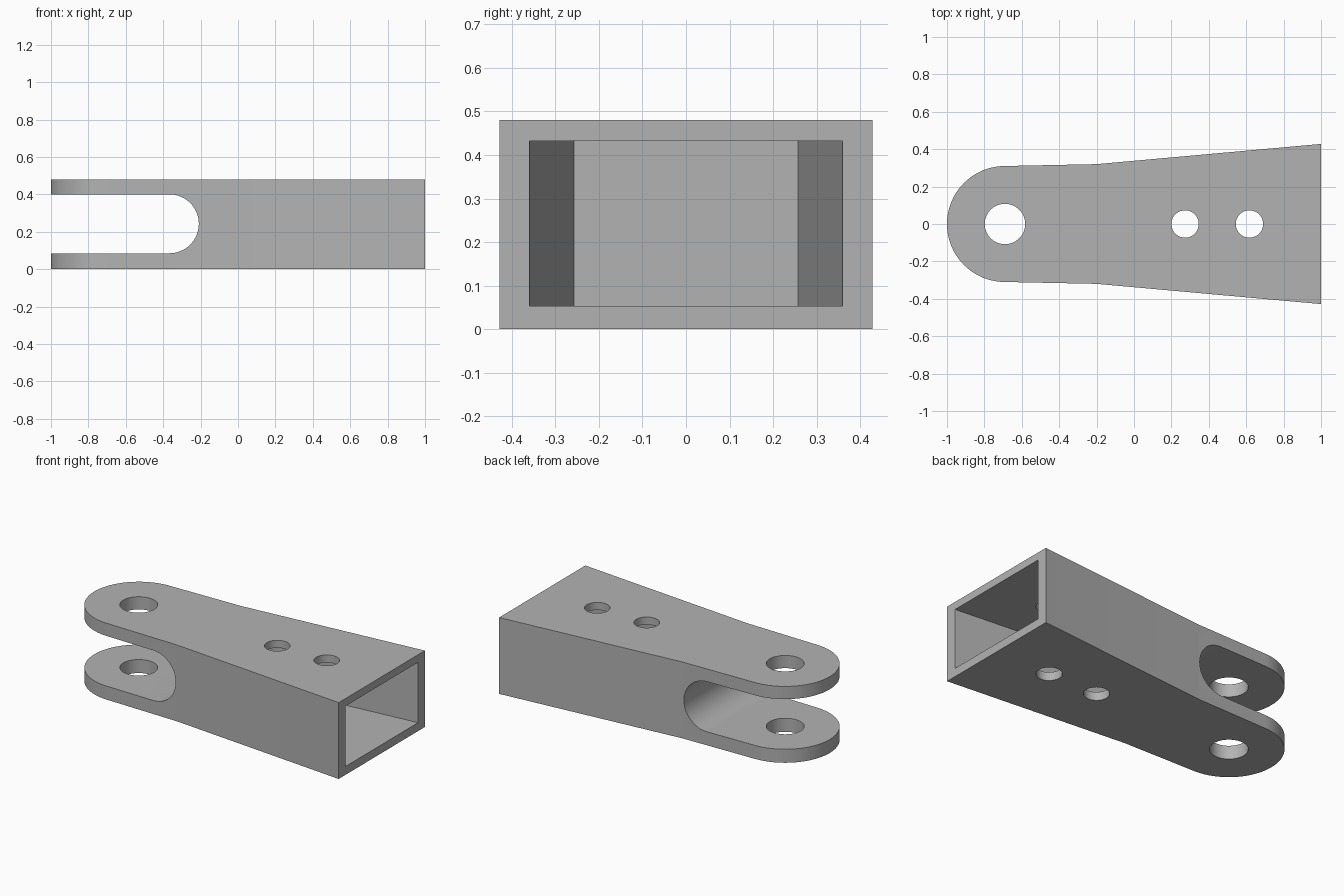
import bpy
import bmesh
from math import pi, sin, cos, radians
from mathutils import Matrix

cube = bpy.data.objects.get("Cube")
if cube:
    bpy.data.objects.remove(cube, do_unlink=True)

HEIGHT = 0.48
PIVOT_X, PIVOT_R = -0.69, 0.31

metal = bpy.data.materials.new("grey_metal")
metal.use_nodes = True
grey = (0.45, 0.45, 0.45, 1)
metal.diffuse_color = grey
metal.node_tree.nodes["Principled BSDF"].inputs["Base Color"].default_value = grey


def new_object(name, bm):
    bmesh.ops.recalc_face_normals(bm, faces=bm.faces)
    mesh = bpy.data.meshes.new(name)
    bm.to_mesh(mesh)
    bm.free()
    mesh.materials.append(metal)
    obj = bpy.data.objects.new(name, mesh)
    bpy.context.collection.objects.link(obj)
    return obj


def prism(name, outline, z0, z1):
    """Extrude a plan outline between two heights."""
    bm = bmesh.new()
    face = bm.faces.new([bm.verts.new((x, y, z0)) for x, y in outline])
    top = bmesh.ops.extrude_face_region(bm, geom=[face])["geom"]
    verts = [v for v in top if isinstance(v, bmesh.types.BMVert)]
    bmesh.ops.translate(bm, verts=verts, vec=(0, 0, z1 - z0))
    return new_object(name, bm)


def cylinder(name, radius, depth, matrix):
    bm = bmesh.new()
    bmesh.ops.create_cone(bm, cap_ends=True, segments=64, radius1=radius,
                          radius2=radius, depth=depth, matrix=matrix)
    return new_object(name, bm)


def cut(body, cutter):
    cutter.hide_render = True
    mod = body.modifiers.new(cutter.name, "BOOLEAN")
    mod.operation, mod.solver, mod.object = "DIFFERENCE", "EXACT", cutter
    bpy.context.view_layer.objects.active = body
    bpy.ops.object.modifier_apply(modifier=mod.name)
    bpy.data.objects.remove(cutter, do_unlink=True)


# Tapered body with a rounded nose
nose = [(PIVOT_X + PIVOT_R * cos(a), PIVOT_R * sin(a))
        for a in (pi / 2 + pi * i / 40 for i in range(41))]
body = prism("clevis_bracket",
             nose + [(-0.2, -0.32), (1, -0.428), (1, 0.428), (-0.2, 0.32)],
             0, HEIGHT)

# Round-ended slot that parts the two fork arms
mid, r, end_x = 0.2425, 0.1575, -0.367
slot = [(end_x + r * sin(a), r * cos(a))
        for a in (pi * i / 32 for i in range(33))]
slot_cutter = prism("slot_cutter", slot + [(-1.2, -r), (-1.2, r)], -0.6, 0.6)
slot_cutter.data.transform(Matrix.Translation((0, 0, mid))
                           @ Matrix.Rotation(radians(90), 4, "X"))
cut(body, slot_cutter)

# Tapered socket, open at the wide end
cut(body, prism("socket_cutter",
                [(-0.12, -0.257), (1.1, -0.369), (1.1, 0.369), (-0.12, 0.257)],
                0.053, 0.432))

# Pivot hole and two bolt holes
for name, x, radius in (("pivot_hole", PIVOT_X, 0.108),
                        ("inner_bolt_hole", 0.273, 0.073),
                        ("outer_bolt_hole", 0.617, 0.073)):
    cut(body, cylinder(name, radius, 1, Matrix.Translation((x, 0, HEIGHT / 2))))

bpy.ops.object.select_all(action="DESELECT")
body.select_set(True)
bpy.context.view_layer.objects.active = body
bpy.ops.object.shade_smooth_by_angle(angle=radians(30))
